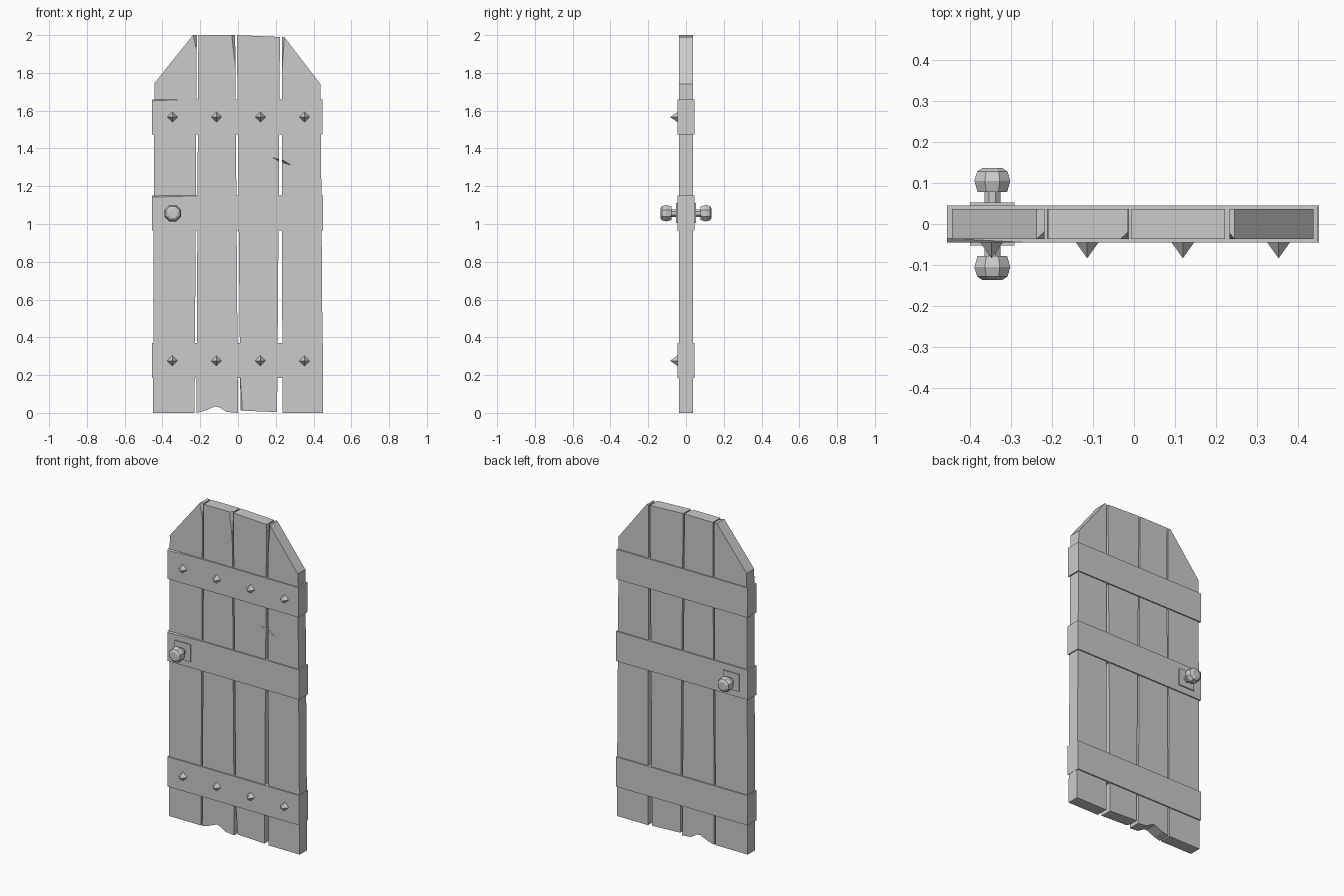
import bpy, bmesh, math
from mathutils import Vector, Matrix

cube = bpy.data.objects.get("Cube")
if cube:
    bpy.data.objects.remove(cube, do_unlink=True)

grey = bpy.data.materials.new("plain_grey")
grey.use_nodes = True
grey.diffuse_color = (0.6, 0.6, 0.6, 1)
grey.node_tree.nodes["Principled BSDF"].inputs["Base Color"].default_value = (0.6, 0.6, 0.6, 1)

PLANK = 0.037   # half thickness of the planks
STRAP = 0.0445  # half thickness of the cross straps


def finish(name, bm):
    bmesh.ops.recalc_face_normals(bm, faces=bm.faces[:])
    mesh = bpy.data.meshes.new(name)
    bm.to_mesh(mesh)
    bm.free()
    mesh.materials.append(grey)
    obj = bpy.data.objects.new(name, mesh)
    bpy.context.collection.objects.link(obj)
    return obj


def slab(outline, y0, y1):
    """Extrude an x-z outline from y0 to y1."""
    bm = bmesh.new()
    face = bm.faces.new([bm.verts.new((x, y0, z)) for x, z in outline])
    new = bmesh.ops.extrude_face_region(bm, geom=[face])["geom"]
    verts = [v for v in new if isinstance(v, bmesh.types.BMVert)]
    bmesh.ops.translate(bm, verts=verts, vec=(0, y1 - y0, 0))
    return bm


def chip(bm, a, b, c):
    """Slice off the small piece outside the plane through three points."""
    a, b, c = Vector(a), Vector(b), Vector(c)
    normal = (b - a).cross(c - a)
    if normal.dot(a - Vector((sum(v.co.x for v in bm.verts) / len(bm.verts), 0, 1))) < 0:
        normal.negate()
    cut = bmesh.ops.bisect_plane(bm, geom=bm.verts[:] + bm.edges[:] + bm.faces[:],
                                 plane_co=a, plane_no=normal, clear_outer=True)
    edges = [e for e in cut["geom_cut"] if isinstance(e, bmesh.types.BMEdge)]
    bmesh.ops.contextual_create(bm, geom=edges)


def rect(x0, x1, z0, z1):
    return [(x0, z0), (x1, z0), (x1, z1), (x0, z1)]


# Planks, each with slightly uneven edges
outlines = {
    "right_outer_plank": [(-0.45, 0), (-0.23, 0), (-0.218, 2), (-0.238, 2), (-0.443, 1.745)],
    "right_inner_plank": [(-0.22, 0), (-0.18, 0.01), (-0.12, 0.035), (-0.1, 0.03),
                          (-0.06, 0.005), (0, 0), (-0.015, 2), (-0.21, 2)],
    "left_inner_plank": [(0.013, 0.012), (0.207, 0.004), (0.222, 1.99), (-0.006, 2)],
    "left_outer_plank": [(0.235, 0), (0.45, 0), (0.437, 1.74), (0.245, 1.99), (0.232, 1.99)],
}
# Worn front corners of the planks
chips = {
    "right_outer_plank": [(-0.238, -PLANK, 2), (-0.22, -0.02, 2), (-0.221, -PLANK, 1.93)],
    "right_inner_plank": [(-0.033, -PLANK, 2), (-0.015, -0.02, 2), (-0.0135, -PLANK, 1.83)],
    "left_inner_plank": [(0.024, -PLANK, 0.01), (0.013, -0.02, 0.01), (0.0115, -PLANK, 0.19)],
    "left_outer_plank": [(0.246, -PLANK, 1.99), (0.232, -0.022, 1.99), (0.2325, -PLANK, 1.8)],
}
planks = {}
for name, outline in outlines.items():
    bm = slab(outline, -PLANK, PLANK)
    chip(bm, *chips[name])
    planks[name] = finish(name, bm)

# Slanted gouge across the two left planks
bm = bmesh.new()
ring = [bm.verts.new((x, -0.06, z)) for x, z in
        [(0.13, 1.373), (0.21, 1.324), (0.335, 1.29), (0.25, 1.34)]]
tip = bm.verts.new((0.232, -0.015, 1.332))
bm.faces.new(ring)
for i in range(4):
    bm.faces.new((ring[i], ring[(i + 1) % 4], tip))
cutter = finish("gouge_cutter", bm)
cutter.hide_render = True
for name in ("left_inner_plank", "left_outer_plank"):
    plank = planks[name]
    mod = plank.modifiers.new("gouge", 'BOOLEAN')
    mod.operation, mod.solver, mod.object = 'DIFFERENCE', 'EXACT', cutter
    bpy.context.view_layer.update()
    carved = plank.evaluated_get(bpy.context.evaluated_depsgraph_get())
    plank.data = bpy.data.meshes.new_from_object(carved)
    plank.modifiers.clear()
bpy.data.objects.remove(cutter, do_unlink=True)

# Cross straps, two with a worn upper front edge
for name, x0, x1, z0, worn in [("bottom_strap", -0.455, 0.45, 0.185, None),
                               ("middle_strap", -0.455, 0.45, 0.965, -0.2),
                               ("top_strap", -0.455, 0.447, 1.475, -0.27)]:
    z1 = z0 + 0.185
    bm = slab(rect(x0, x1, z0, z1), -STRAP, STRAP)
    if worn:
        a, b, c = Vector((worn, -STRAP, z1)), Vector((x0, -STRAP, z1 - 0.008)), Vector((x0, -0.035, z1))
        normal = (b - a).cross(c - a)
        if normal.z < 0:
            normal.negate()
        cut = bmesh.ops.bisect_plane(bm, geom=bm.verts[:] + bm.edges[:] + bm.faces[:],
                                     plane_co=a, plane_no=normal, clear_outer=True)
        bmesh.ops.contextual_create(
            bm, geom=[e for e in cut["geom_cut"] if isinstance(e, bmesh.types.BMEdge)])
    finish(name, bm)

# Pyramid studs on the front of the top and bottom straps
for row, z in (("bottom", 0.276), ("top", 1.566)):
    for i, x in enumerate((-0.347, -0.114, 0.119, 0.352)):
        bm = bmesh.new()
        bmesh.ops.create_cone(bm, cap_ends=True, segments=4, radius1=0.03, radius2=0, depth=0.042,
                              matrix=Matrix.Translation((x, -0.0625, z))
                              @ Matrix.Rotation(math.pi / 2, 4, 'X'))
        finish(f"{row}_stud_{i + 1}", bm)

# Door handles on both sides: plate, stem and faceted knob
KNOB_X, KNOB_Z = -0.345, 1.057
profile = [(0.02, 0.04), (0.02, 0.078), (0.037, 0.078), (0.045, 0.105), (0.038, 0.128), (0.025, 0.136)]
for side, s in (("front", -1), ("back", 1)):
    finish(f"{side}_handle_plate",
           slab(rect(KNOB_X - 0.054, KNOB_X + 0.054, KNOB_Z - 0.053, KNOB_Z + 0.053), s * 0.03, s * 0.052))
    bm = bmesh.new()
    rings = []
    for r, y in profile:
        angles = [math.tau * (k + 0.5) / 8 for k in range(8)]
        rings.append([bm.verts.new((KNOB_X + r * math.cos(a) / 0.95, s * y, KNOB_Z + r * math.sin(a) / 0.95))
                      for a in angles])
    for low, high in zip(rings, rings[1:]):
        for k in range(8):
            n = (k + 1) % 8
            bm.faces.new((low[k], low[n], high[n], high[k]))
    bm.faces.new(rings[0])
    bm.faces.new(rings[-1])
    finish(f"{side}_knob", bm)
